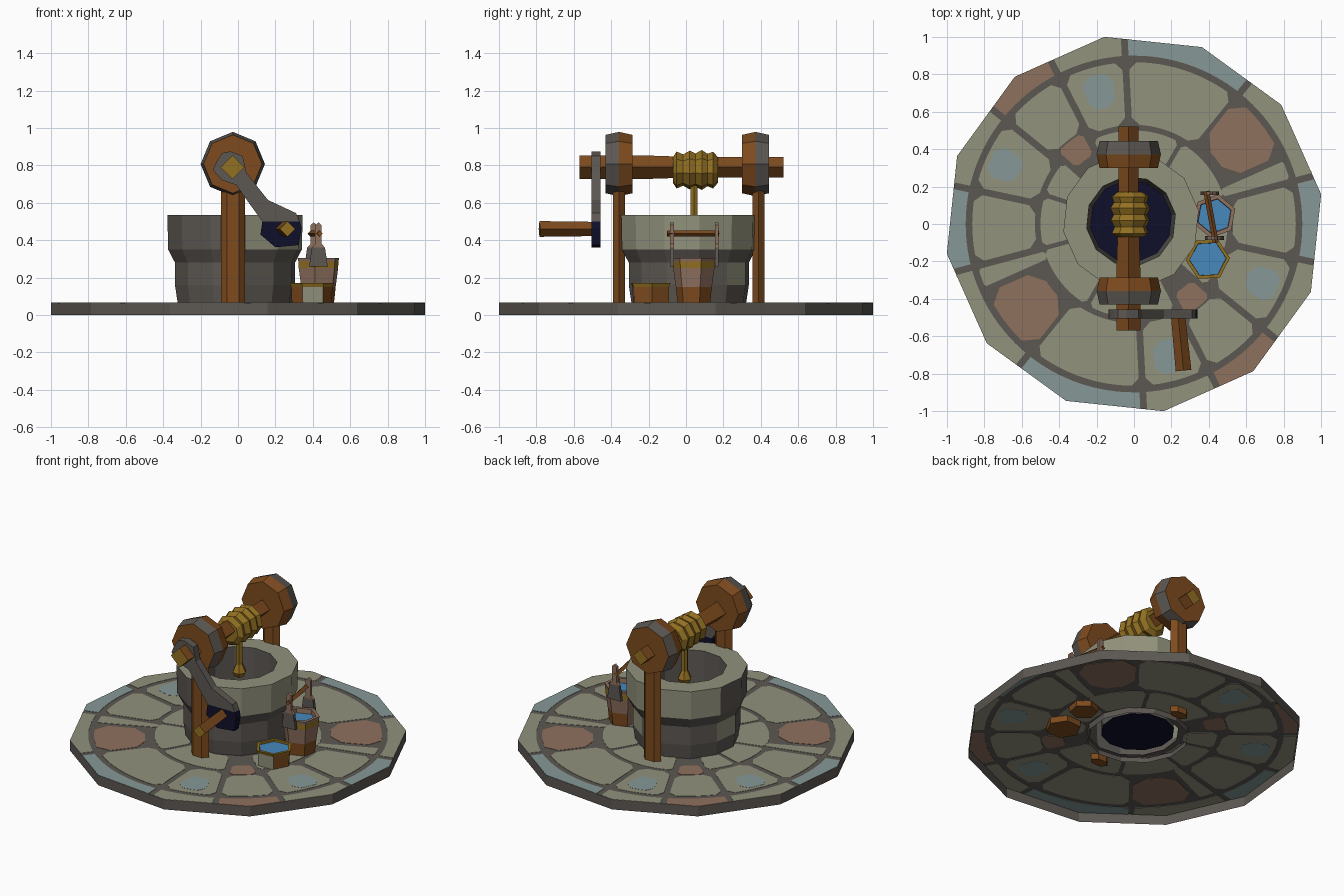
import bpy, bmesh, math
from mathutils import Vector

if "Cube" in bpy.data.objects:
    bpy.data.objects.remove(bpy.data.objects["Cube"])


def lin(c):
    c /= 255
    return c / 12.92 if c <= 0.04045 else ((c + 0.055) / 1.055) ** 2.4


COLOURS = {"moss_stone": (146, 146, 125), "blue_stone": (134, 153, 151), "red_stone": (143, 113, 95),
           "dark_grey": (92, 87, 82), "wood": (126, 75, 30), "ochre": (146, 112, 34),
           "navy": (15, 15, 42), "water_blue": (70, 136, 188)}
MATS = {}
for key, rgb in COLOURS.items():
    MATS[key] = bpy.data.materials.new(key)
    MATS[key].diffuse_color = (*[lin(v) for v in rgb], 1)
NAMES = list(MATS)


def finish(bm, name, mat):
    """mat is a colour name or a rule(centre, normal) giving one"""
    bmesh.ops.recalc_face_normals(bm, faces=bm.faces)
    bm.normal_update()
    used = []
    for f in bm.faces:
        m = mat(f.calc_center_median(), f.normal) if callable(mat) else mat
        if m not in used:
            used.append(m)
        f.material_index = used.index(m)
    me = bpy.data.meshes.new(name)
    bm.to_mesh(me)
    bm.free()
    for m in used:
        me.materials.append(MATS[m])
    ob = bpy.data.objects.new(name, me)
    bpy.context.collection.objects.link(ob)
    return ob


def lathe(name, profile, sides, origin, mat, axis=(0, 0, 1), phase=0, scale=(1, 1), caps=(True, True)):
    """profile of (radius, distance along axis) turned into a low-sided solid"""
    d = Vector(axis).normalized()
    u = Vector((1, 0, 0))
    u = (u - d * u.dot(d)).normalized()
    v = d.cross(u)
    bm = bmesh.new()
    rings = []
    for r, t in profile:
        ring = []
        for i in range(sides):
            a = math.radians(phase) + math.tau * i / sides
            ring.append(bm.verts.new(Vector(origin) + d * t + u * (r * scale[0] * math.cos(a))
                                     + v * (r * scale[1] * math.sin(a))))
        rings.append(ring)
    for a, b in zip(rings, rings[1:]):
        for i in range(sides):
            j = (i + 1) % sides
            bm.faces.new((a[i], a[j], b[j], b[i]))
    for ring, on in zip((rings[0], rings[-1]), caps):
        if on:
            bm.faces.new(ring)
    return finish(bm, name, mat)


def extrude(name, pts, vec, mat):
    bm = bmesh.new()
    f = bm.faces.new([bm.verts.new(p) for p in pts])
    g = bmesh.ops.extrude_face_region(bm, geom=[f], use_keep_orig=True)
    for v in g["geom"]:
        if isinstance(v, bmesh.types.BMVert):
            v.co += Vector(vec)
    return finish(bm, name, mat)


# --- paved ground: open-bottomed 12-sided slab with stone plates in its top
TOP = 0.065
lathe("ground_slab", [(1.013, 0), (1.013, TOP), (0.27, TOP)], 12, (0, 0, 0), "dark_grey", phase=9, caps=(False, False))


def edge(a):
    return 0.978 / math.cos(math.radians((a - 9) % 30 - 15))


def stone(name, r0, r1, a0, a1, mat, cut=0.04, half=0.002, gap=0.018):
    """plate between two radii (r1 None = slab edge) and two angles, with cut corners"""
    ang = [a0] + list(range(int(a0 // 3 + 1) * 3, int(math.ceil(a1)), 3)) + [a1]

    def arc(r_of, c):
        out = []
        for a in ang:
            r = r_of(a)
            lim = math.degrees((gap + c) / r)
            out.append((r, min(max(a, a0 + lim), a1 - lim)))
        return out
    outer = arc(lambda a: r1 or edge(a) * 0.9995, cut if r1 else 0)
    inner = arc(lambda a: r0, cut)
    pol = inner + outer[::-1]
    if cut:
        def side(r, a, s):
            return (r, a + s * math.degrees(gap / r))
        hi = (r1 - cut) if r1 else 0.96
        pol = inner + [side(r0 + cut, a1, -1), side(hi, a1, -1)] + outer[::-1] + [side(hi, a0, 1), side(r0 + cut, a0, 1)]
    pts = []
    for r, a in pol:
        p = Vector((r * math.cos(math.radians(a)), r * math.sin(math.radians(a)), TOP - half))
        if not pts or (p - pts[-1]).length > 1e-4:
            pts.append(p)
    extrude(name, pts, (0, 0, 2 * half), mat)


breaks = [15, 51, 93, 117, 141, 168, 195]
outer_cols = ["moss_stone", "blue_stone", "moss_stone", "red_stone", "moss_stone", "blue_stone"]
for turn in (0, 180):
    for k in range(6):
        a0, a1 = breaks[k] + turn, breaks[k + 1] + turn
        stone("border_stone", 0.9, None, a0, a1, outer_cols[k], cut=0)
        if k == 0:
            stone("red_paving_stone", 0.56, 0.865, a0 + 9, a1 + 1, "red_stone", cut=0.07)
            stone("paving_stone", 0.5, 0.865, a0, a0 + 9, "moss_stone", cut=0.01)
        else:
            stone("paving_stone", 0.57 if k == 3 else 0.53, 0.865, a0, a1, "moss_stone")
    stone("blue_patch", 0.64, 0.82, 98 + turn, 111 + turn, "blue_stone", half=0.003, gap=0.005)
    stone("blue_patch", 0.67, 0.84, 149 + turn, 162 + turn, "blue_stone", half=0.003, gap=0.005)
    stone("small_red_stone", 0.43, 0.56, 118 + turn, 138 + turn, "red_stone", cut=0.02)
    for a0, a1 in ((15, 60), (60, 117), (138, 162), (162, 195)):
        stone("inner_stone", 0.3, 0.5, a0 + turn, a1 + turn, "moss_stone", cut=0.02, gap=0.012)


# --- well: flared stone ring, open below
def well_rule(c, n):
    r = math.hypot(c.x + 0.02, c.y - 0.01)
    if n.z > 0.7 and c.z > 0.5:
        return "moss_stone"
    if r < 0.25:
        return "dark_grey"
    if c.z > 0.36:
        return "dark_grey" if c.x < 0.05 and c.y < 0.1 else "moss_stone"
    k = math.degrees(math.atan2(c.y, c.x)) % 360
    return "moss_stone" if 0.13 < c.z < 0.28 and (45 < k < 75 or 165 < k < 195) else "dark_grey"


lathe("well_wall", [(0.305, 0.03), (0.325, 0.16), (0.325, 0.28), (0.362, 0.35), (0.366, 0.535),
                    (0.24, 0.535), (0.22, 0.07)], 12, (-0.016, 0.015, 0), well_rule, phase=9, caps=(False, False))
lathe("well_depths", [(0.222, 0.07), (0.222, 0.075)], 12, (-0.016, 0.015, 0), "navy", phase=9)

# --- posts and their capped wheels, outer half of each rim banded in metal
for side, y in (("front", -0.357), ("back", 0.388)):
    s = -1 if side == "front" else 1
    lathe(side + "_post", [(1, 0.025), (1, 0.75)], 6, (-0.026, y, 0), "wood", scale=(0.064, 0.037))
    yw = -0.358 if s < 0 else 0.372
    lathe(side + "_wheel", [(0.156, -0.072), (0.172, 0), (0.156, 0.072)], 8, (-0.028, yw, 0.807),
          lambda c, n: "dark_grey" if abs(n.y) < 0.9 and (c.y - yw) * s > 0 else "wood", axis=(0, 1, 0))

# --- axle, rope coil, hanging rope
lathe("axle", [(0.064, -0.57), (0.064, -0.25), (0.054, 0.05), (0.054, 0.52)], 4, (-0.03, 0, 0.79),
      lambda c, n: "ochre" if abs(n.y) > 0.9 else "wood", axis=(0, 1, 0))
coil = [(0.07, -0.07), (0.1, -0.05), (0.085, -0.015), (0.105, 0.02), (0.09, 0.05), (0.108, 0.085),
        (0.088, 0.115), (0.1, 0.145), (0.07, 0.17)]
lathe("rope_coil", coil, 8, (-0.02, 0, 0.775), "ochre", axis=(0, 1, 0), phase=10)
lathe("hanging_rope", [(0.03, 0.44), (0.045, 0.47), (0.022, 0.52), (0.022, 0.72)], 6, (-0.02, 0.043, 0), "ochre")

# --- crank arm (grey, navy end) and grip
arm = [(-0.085, 0.866), (-0.04, 0.875), (0.025, 0.85), (0.045, 0.76), (0.16, 0.615), (0.31, 0.545), (0.33, 0.5),
       (0.13, 0.5), (0.065, 0.59), (-0.01, 0.695), (-0.085, 0.72), (-0.135, 0.775), (-0.11, 0.83)]
tip = [(0.13, 0.5), (0.33, 0.5), (0.34, 0.465), (0.325, 0.374), (0.2, 0.362), (0.12, 0.43)]
extrude("crank_arm", [(x, -0.505, z) for x, z in arm], (0, 0.048, 0), "dark_grey")
extrude("crank_arm_end", [(x, -0.505, z) for x, z in tip], (0, 0.048, 0), "navy")
lathe("crank_grip", [(0.038, 0), (0.042, 0.3)], 4, (0.235, -0.485, 0.46),
      lambda c, n: "ochre" if n.y < -0.9 else "wood", axis=(0.03, -0.3, 0))

# --- tall bucket with ears and carrying bar
TC = (0.43, 0.042, 0)


def tall_rule(c, n):
    if 0.255 < c.z < 0.28 and math.hypot(c.x - TC[0], c.y - TC[1]) > 0.085 and abs(n.z) < 0.7:
        return "ochre"
    return "wood" if c.z < 0.11 and c.x > 0.4 else "red_stone"


lathe("tall_bucket", [(0.085, 0.03), (0.098, 0.15), (0.112, 0.25), (0.114, 0.285), (0.118, 0.305), (0.095, 0.305),
                      (0.09, 0.24)], 6, TC, tall_rule, phase=20, caps=(True, False))
lathe("tall_bucket_water", [(0.097, 0.268), (0.097, 0.274)], 6, TC, "water_blue", phase=20)
for name, x, y in (("front_ear", 0.43, -0.075), ("back_ear", 0.405, 0.165)):
    ear = [(-0.05, 0.26), (0.05, 0.26), (0.035, 0.36), (0.017, 0.38), (0.017, 0.48), (0, 0.495), (-0.017, 0.48),
           (-0.017, 0.38), (-0.035, 0.36)]
    low = [p for p in ear if p[1] < 0.37]
    high = [(-0.035, 0.36), (0.035, 0.36)] + ear[3:8]
    for part, pts, m in (("base", low, "dark_grey"), ("top", high, "red_stone")):
        extrude(name + "_" + part, [(x + a, y - 0.01, z) for a, z in pts], (0, 0.02, 0), m)
lathe("carrying_bar", [(0.016, 0), (0.016, 0.28)], 4, (0.437, -0.1, 0.435), "wood", axis=(-0.05, 0.275, 0))

# --- short bucket full of water
SC = (0.395, -0.188, 0)


def short_rule(c, n):
    if c.z > 0.14 or n.z > 0.7:
        return "ochre"
    return "moss_stone" if n.y < -0.3 and abs(n.x) < 0.4 else "wood"


lathe("short_bucket", [(0.106, 0.025), (0.11, 0.15), (0.118, 0.17), (0.098, 0.17), (0.095, 0.13)], 6, SC,
      short_rule, phase=3, caps=(True, False))
lathe("short_bucket_water", [(0.1, 0.152), (0.1, 0.158)], 6, SC, "water_blue", phase=3)

for m in bpy.data.materials:
    if m.users and not m.is_grease_pencil:
        m.use_nodes = True
        m.node_tree.nodes["Principled BSDF"].inputs["Base Color"].default_value = m.diffuse_color
